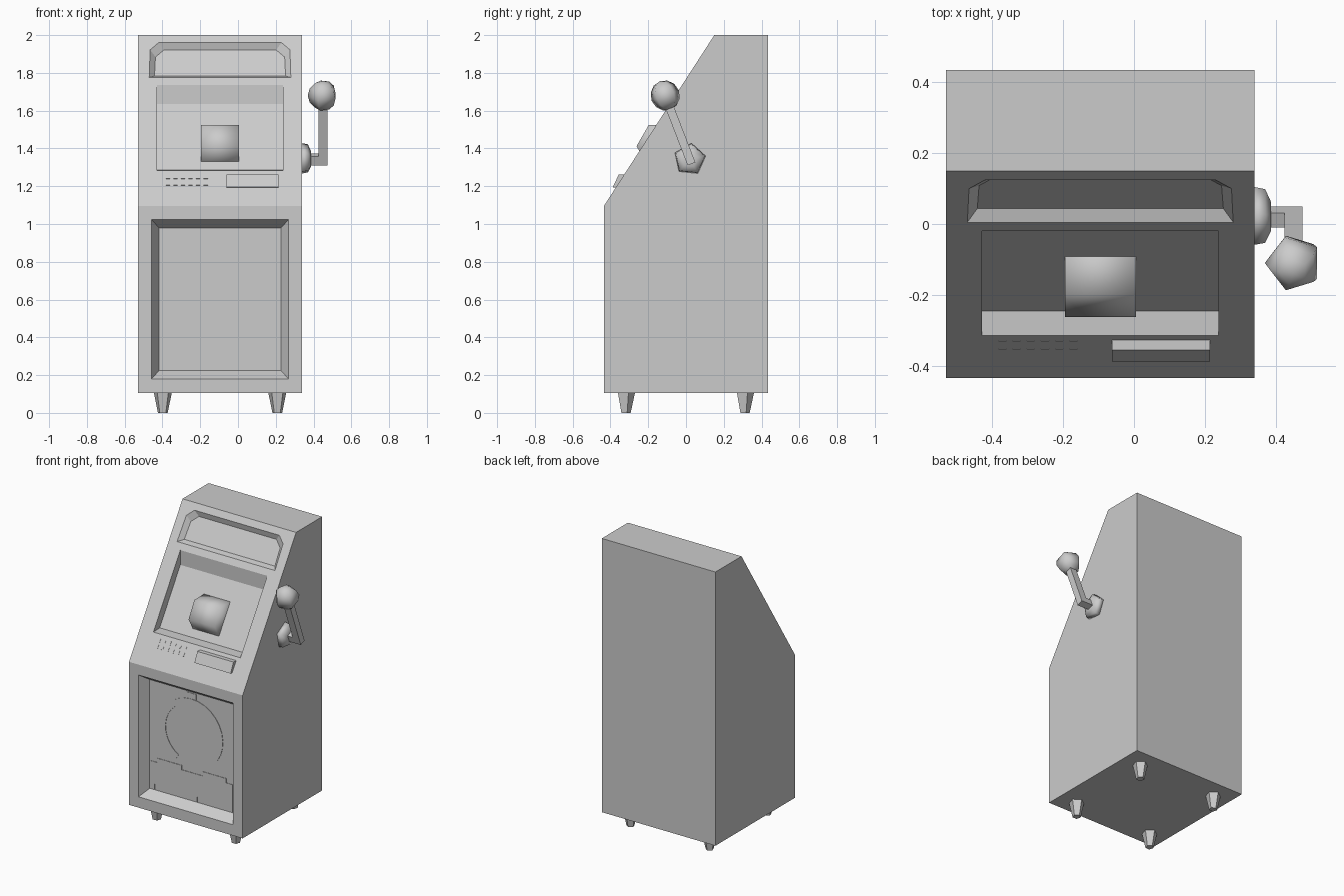
import bpy, bmesh, math
from mathutils import Vector, Matrix

cube = bpy.data.objects.get("Cube")
if cube:
    bpy.data.objects.remove(cube)

grey = bpy.data.materials.new("light_grey")
grey.use_nodes = True
grey.diffuse_color = (0.6, 0.6, 0.6, 1)
grey.node_tree.nodes["Principled BSDF"].inputs["Base Color"].default_value = (0.6, 0.6, 0.6, 1)

MID = -0.095           # cabinet centre line
HALF = 0.435           # cabinet half width and half depth
PANEL_Y = -0.37        # back of the lower front recess


def finish(name, bm, smooth=False):
    bmesh.ops.recalc_face_normals(bm, faces=bm.faces[:])
    for f in bm.faces:
        f.smooth = smooth
    mesh = bpy.data.meshes.new(name)
    bm.to_mesh(mesh)
    bm.free()
    mesh.materials.append(grey)
    obj = bpy.data.objects.new(name, mesh)
    bpy.context.collection.objects.link(obj)
    return obj


def loft(name, loops, smooth=False):
    """Skin a list of equal-length point loops and cap both ends."""
    bm = bmesh.new()
    rings = [[bm.verts.new(p) for p in loop] for loop in loops]
    n = len(rings[0])
    for a, b in zip(rings, rings[1:]):
        for i in range(n):
            j = (i + 1) % n
            bm.faces.new((a[i], a[j], b[j], b[i]))
    bm.faces.new(rings[0])
    bm.faces.new(rings[-1])
    return finish(name, bm, smooth)


def prism_x(name, profile, x0, x1, smooth=False):
    return loft(name, [[(x, y, z) for y, z in profile] for x in (x0, x1)], smooth)


def plate(name, outline, thick=0.003):
    return loft(name, [[(x, y, z) for x, z in outline]
                       for y in (PANEL_Y + thick, PANEL_Y - thick)])


def slope(x, v, depth=0.0):
    """Point on the sloping front: v runs up the slope, depth goes inward."""
    return Vector((x, -HALF + 0.543 * v + 0.84 * depth, 1.095 + 0.84 * v - 0.543 * depth))


def carve(target, cutter):
    cutter.hide_render = True
    mod = target.modifiers.new("cut", 'BOOLEAN')
    mod.operation = 'DIFFERENCE'
    mod.solver = 'EXACT'
    mod.object = cutter
    bpy.context.view_layer.objects.active = target
    bpy.ops.object.modifier_apply(modifier=mod.name)
    bpy.data.objects.remove(cutter)


def recess(target, outer, inner):
    outer, inner = [Vector(p) for p in outer], [Vector(p) for p in inner]
    beyond = [o + (o - i) * 0.2 for o, i in zip(outer, inner)]
    carve(target, loft("recess_cutter", [beyond, inner]))


# Cabinet with sloping upper front
cabinet = prism_x("cabinet", [(-HALF, 0.105), (HALF, 0.105), (HALF, 2.0), (0.15, 2.0),
                              (-HALF, 1.095)], MID - HALF, MID + HALF)


# Lower front recess with tapered sides
def rectangle(half, z0, z1, y):
    return [(MID - half, y, z0), (MID + half, y, z0), (MID + half, y, z1), (MID - half, y, z1)]


recess(cabinet, rectangle(0.362, 0.18, 1.023, -HALF), rectangle(0.322, 0.225, 0.978, PANEL_Y))


# Top sign recess with clipped upper corners
def sign(inset, depth):
    half = [(0.375 - inset, 0.81 + inset), (0.37 - inset, 0.985 - inset),
            (0.325 - inset, 1.03 - inset)]
    pts = half + [(-x, v) for x, v in reversed(half)]
    return [slope(MID + x, v, depth) for x, v in pts]


recess(cabinet, sign(0, 0), sign(0.028, 0.028))

# Reel window recess
carve(cabinet, prism_x("window_cutter", [(-0.36, 1.28), (-0.245, 1.285), (-0.02, 1.635),
                                         (-0.02, 1.80)], -0.428, 0.238))

# Six-sided reel
hexagon = [(-0.134 + 0.128 * math.cos(k * math.pi / 3), 1.412 + 0.128 * math.sin(k * math.pi / 3))
           for k in range(6)]
prism_x("reel", hexagon, -0.195, 0.005, smooth=True)

# Coin tray ledge
prism_x("coin_ledge", [(-0.36, 1.19), (-0.388, 1.195), (-0.356, 1.262), (-0.32, 1.262)],
        -0.062, 0.215)

# Two rows of flat buttons
for row in range(2):
    for col in range(6):
        x, v = -0.382 + 0.04 * col, 0.13 + 0.042 * row
        corners = [(x, v), (x + 0.022, v), (x + 0.022, v + 0.024), (x, v + 0.024)]
        loft("button", [[slope(a, b, d) for a, b in corners] for d in (0.002, -0.002)])

# Thin decoration on the lower panel: notched band, ring and crest
band = [(-0.41, 0.228)]
for x in (-0.35, -0.195, -0.025, 0.13):
    band += [(x - 0.027, 0.228), (x - 0.027, 0.265), (x + 0.027, 0.265), (x + 0.027, 0.228)]
band += [(0.22, 0.228), (0.22, 0.42), (0.17, 0.42), (0.17, 0.45), (-0.01, 0.45), (-0.01, 0.42),
         (-0.17, 0.42), (-0.17, 0.45), (-0.36, 0.45), (-0.36, 0.42), (-0.41, 0.42)]
plate("panel_band", band)
arc = [math.radians(-60 + 300 * k / 24) for k in range(25)]
plate("panel_ring", [(MID + r * math.cos(a), 0.69 + r * math.sin(a))
                     for r, angles in ((0.24, arc), (0.2, arc[::-1])) for a in angles])
plate("panel_crest", [(-0.13, 0.93), (-0.06, 0.93), (-0.06, 0.97), (-0.13, 0.97)])


# Tapered five-sided feet
def pentagon(x, y, z, r):
    return [(x + r * math.sin(k * math.tau / 5), y + r * math.cos(k * math.tau / 5), z)
            for k in range(5)]


for side in (-1, 1):
    for end, y in (("front", -0.32), ("back", 0.31)):
        x = MID + side * 0.303
        loft(end + "_foot", [pentagon(x, y, 0, 0.027), pentagon(x, y, 0.107, 0.05)])

# Lever pivot
PIVOT = Vector((0, 0.02, 1.342))
loft("lever_pivot", [[PIVOT + Vector((x, r * math.cos(a), r * math.sin(a)))
                      for a in (math.radians(12 + 72 * k) for k in range(5))]
                     for x, r in ((0.335, 0.087), (0.37, 0.08), (0.387, 0.042))], smooth=True)

# Bent lever arm, mitred at the elbow
along = Vector((0, -0.36, 0.933))
across = Vector((0, 0.933, 0.36)) * 0.022
right = Vector((1, 0, 0))


def section(centre, direction):
    return [centre + s * across + t * 0.025 * direction
            for s, t in ((-1, -1), (1, -1), (1, 1), (-1, 1))]


elbow = PIVOT + right * 0.45
loft("lever_arm", [section(PIVOT + right * 0.37, -along), section(elbow, right - along),
                   section(elbow + along * 0.32, right)])

# Lever ball
bm = bmesh.new()
bmesh.ops.create_uvsphere(bm, u_segments=5, v_segments=6, radius=0.081)
tilt = Matrix.Rotation(math.radians(21), 4, 'X') @ Matrix.Rotation(math.radians(18), 4, 'Z')
bmesh.ops.transform(bm, matrix=Matrix.Translation((0.45, -0.11, 1.68)) @ tilt, verts=bm.verts[:])
finish("lever_ball", bm, smooth=True)
